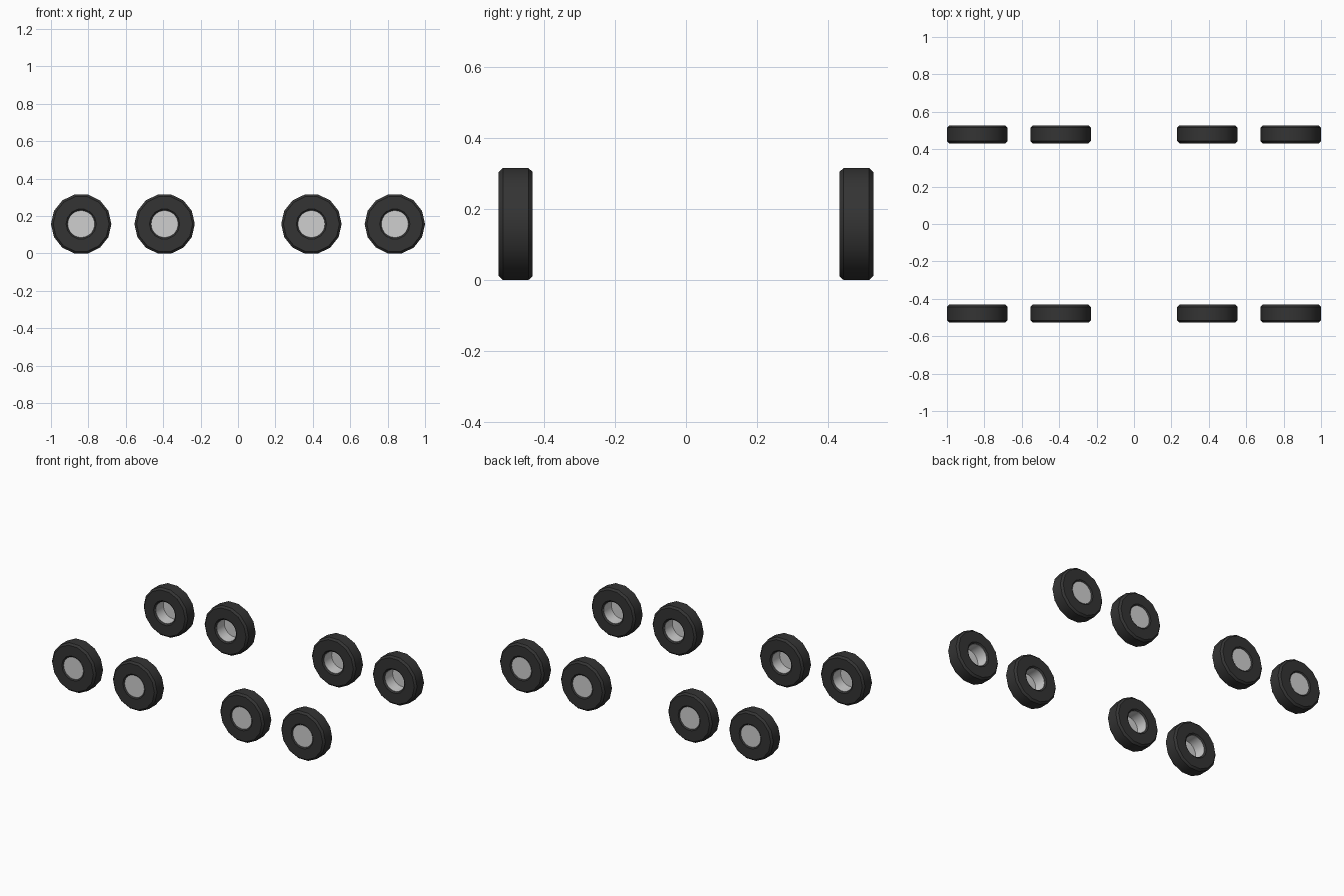
import bpy, bmesh, math

if "Cube" in bpy.data.objects:
    bpy.data.objects.remove(bpy.data.objects["Cube"])

R, HALF, CH = 0.1615, 0.048, 0.012   # tyre radius, half width, chamfer
HUB = 0.072
CZ = R * math.cos(math.pi / 14)


def material(name, rgb):
    m = bpy.data.materials.new(name)
    m.diffuse_color = (*rgb, 1)
    m.use_nodes = True
    m.node_tree.nodes["Principled BSDF"].inputs["Base Color"].default_value = m.diffuse_color
    return m


rubber = material("dark rubber", (0.034, 0.034, 0.034))
metal = material("light grey metal", (0.62, 0.62, 0.62))


def lathe(name, profile, sides, mat, loc, closed=False):
    """Spin (radius, y) points round the y axis; radius 0 becomes a flat cap."""
    bm = bmesh.new()
    rings = []
    for r, y in profile:
        rings.append([bm.verts.new((r * math.cos(a), y, r * math.sin(a)))
                      for a in (2 * math.pi * i / sides for i in range(sides))])
    pairs = list(zip(rings, rings[1:]))
    if closed:
        pairs.append((rings[-1], rings[0]))
    for a, b in pairs:
        for i in range(sides):
            j = (i + 1) % sides
            bm.faces.new((a[i], a[j], b[j], b[i]))
    if not closed:
        bm.faces.new(rings[0])
        bm.faces.new(rings[-1])
    bmesh.ops.recalc_face_normals(bm, faces=bm.faces)
    me = bpy.data.meshes.new(name)
    bm.to_mesh(me)
    bm.free()
    me.materials.append(mat)
    ob = bpy.data.objects.new(name, me)
    bpy.context.collection.objects.link(ob)
    ob.location = loc
    bpy.ops.object.select_all(action='DESELECT')
    ob.select_set(True)
    bpy.context.view_layer.objects.active = ob
    bpy.ops.object.shade_smooth_by_angle(angle=math.radians(30))
    return ob


# Chamfered tyre ring, and a hub cup whose floor closes the outer side
tyre_profile = [(R - CH, -HALF), (R, -HALF + CH), (R, HALF - CH), (R - CH, HALF),
                (HUB + 0.009, HALF), (HUB, HALF - 0.008),
                (HUB, -HALF + 0.008), (HUB + 0.009, -HALF)]

for side, s in (("front", 1), ("back", -1)):
    cup = [(HUB, -s * (HALF - 0.006)), (HUB, s * (HALF - 0.008)),
           (HUB - 0.002, s * (HALF - 0.008)), (HUB - 0.002, -s * (HALF - 0.009))]
    for n, x in enumerate((-0.8385, -0.3925, 0.3925, 0.8385), 1):
        loc = (x, -s * 0.479, CZ)
        lathe(f"{side}_tyre_{n}", tyre_profile, 14, rubber, loc, closed=True)
        lathe(f"{side}_hub_{n}", cup, 28, metal, loc)
